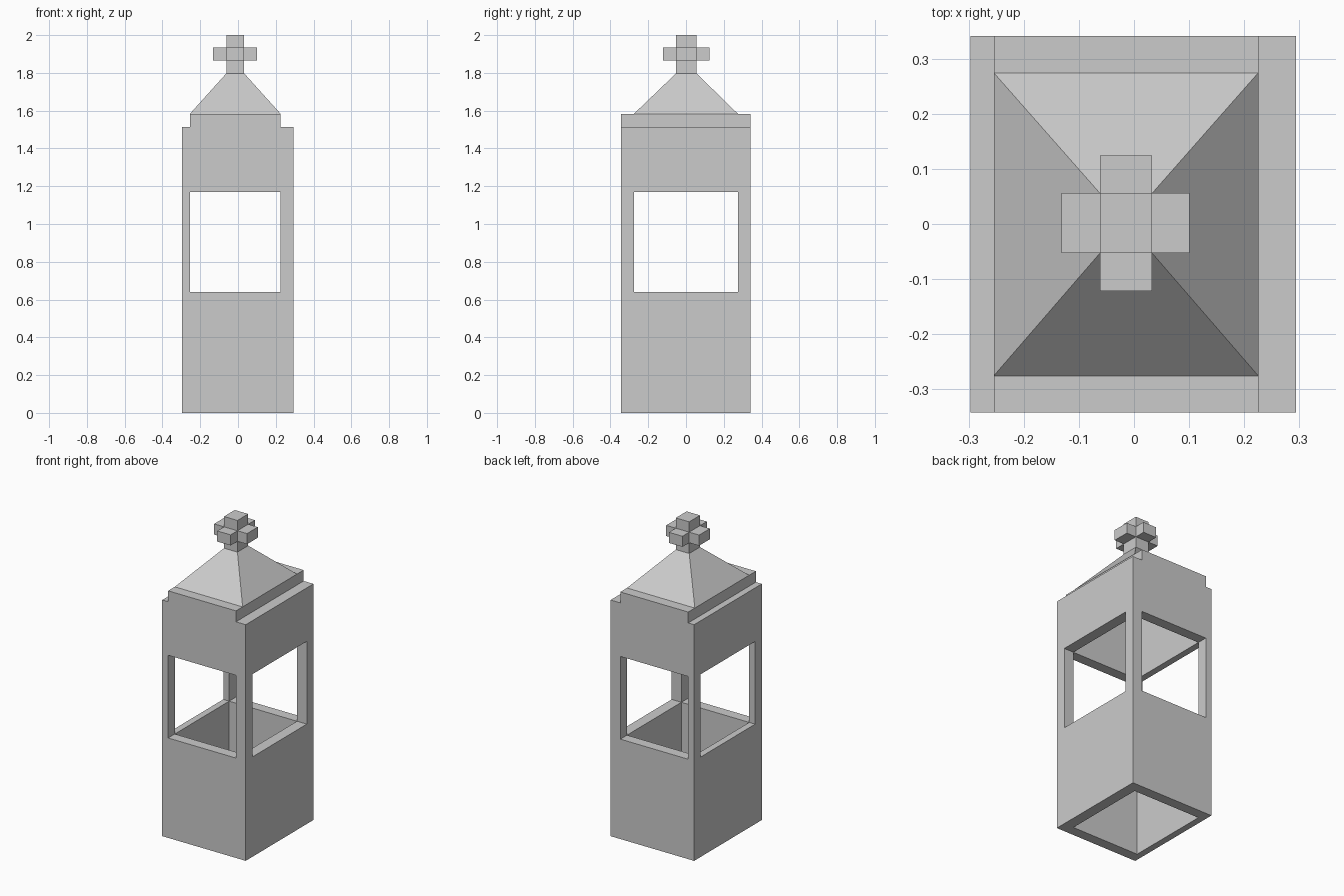
import bpy, bmesh
from mathutils import Vector

if "Cube" in bpy.data.objects:
    bpy.data.objects.remove(bpy.data.objects["Cube"])


def finish(name, bm):
    bmesh.ops.remove_doubles(bm, verts=bm.verts, dist=1e-5)
    me = bpy.data.meshes.new(name)
    bm.to_mesh(me)
    bm.free()
    ob = bpy.data.objects.new(name, me)
    bpy.context.collection.objects.link(ob)
    return ob


def add_quad(bm, pts, outward):
    f = bm.faces.new([bm.verts.new(p) for p in pts])
    f.normal_update()
    if f.normal.dot(outward) < 0:
        f.normal_flip()


def block_shell(name, cuts, solid):
    """Outer skin of the filled cells in a block divided at the given cuts."""
    bm = bmesh.new()
    n = [len(c) - 1 for c in cuts]

    def filled(c):
        return all(0 <= c[a] < n[a] for a in range(3)) and solid(*c)

    cells = [(i, j, k) for i in range(n[0]) for j in range(n[1]) for k in range(n[2])]
    for c in filter(filled, cells):
        for a in range(3):
            for s in (0, 1):
                nb = list(c)
                nb[a] += 2 * s - 1
                if filled(nb):
                    continue
                u, v = (a + 1) % 3, (a + 2) % 3
                pts = []
                for du, dv in ((0, 0), (1, 0), (1, 1), (0, 1)):
                    p = [0, 0, 0]
                    p[a] = cuts[a][c[a] + s]
                    p[u] = cuts[u][c[u] + du]
                    p[v] = cuts[v][c[v] + dv]
                    pts.append(p)
                out = Vector((0, 0, 0))
                out[a] = 2 * s - 1
                add_quad(bm, pts, out)
    return finish(name, bm)


# Hollow tower body: base walls, window posts, header, raised end ledges
XS = (-0.297, -0.255, 0.226, 0.295)
YS = (-0.343, -0.276, 0.275, 0.342)
ZS = (0, 0.64, 1.17, 1.513, 1.583)


def body_cell(i, j, k):
    if k == 1:
        return i != 1 and j != 1
    if k == 3:
        return i == 1 and j != 1
    return not (i == 1 and j == 1)


block_shell("tower_body", (XS, YS, ZS), body_cell)

# Finial: square post with four arms
PX = (-0.132, -0.062, 0.033, 0.101)
PY = (-0.122, -0.053, 0.056, 0.125)
PZ = (1.797, 1.866, 1.934, 2.0)
block_shell("finial", (PX, PY, PZ),
            lambda i, j, k: (i == 1 and j == 1) or (k == 1 and (i == 1 or j == 1)))


# Thin hipped roof, with short upright skirts above the side ledges
def ring(xs, ys, z):
    return [Vector((x, y, z)) for x, y in
            ((xs[1], ys[1]), (xs[2], ys[1]), (xs[2], ys[2]), (xs[1], ys[2]))]


low, eave, peak = ring(XS, YS, ZS[2 + 1]), ring(XS, YS, ZS[4]), ring(PX, PY, PZ[0])
bm = bmesh.new()
for i in range(4):
    j = (i + 1) % 4
    out = (eave[i] + eave[j]) / 2
    out.z = 0
    add_quad(bm, (eave[i], eave[j], peak[j], peak[i]), out)
    if i % 2:
        add_quad(bm, (low[i], low[j], eave[j], eave[i]), out)
finish("roof", bm)
